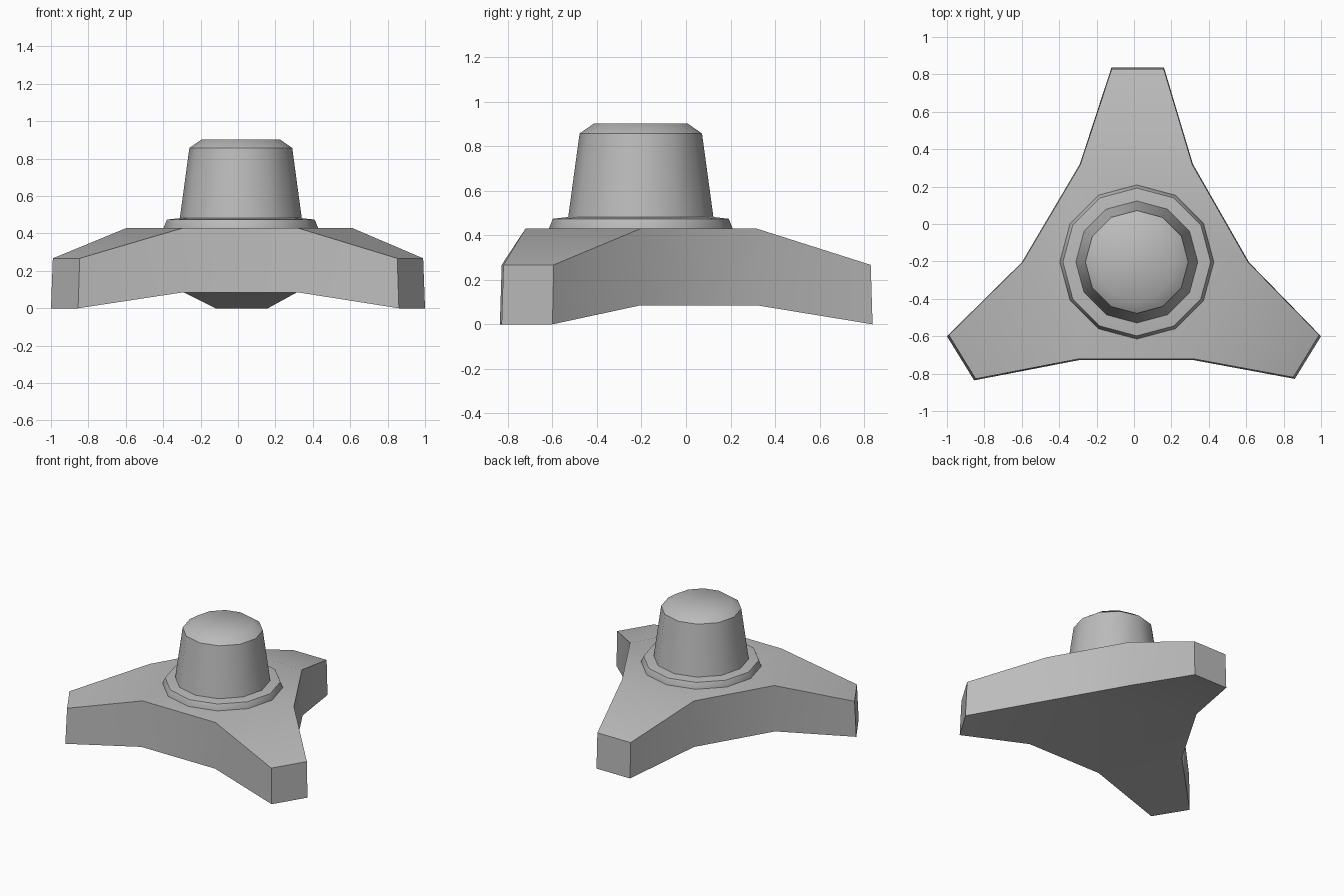
import bpy, bmesh, math

cube = bpy.data.objects.get("Cube")
if cube:
    bpy.data.objects.remove(cube, do_unlink=True)

# Single grey for everything
grey = bpy.data.materials.new("matte_grey")
grey.use_nodes = True
GREY = (0.5, 0.5, 0.5, 1)
grey.diffuse_color = GREY
grey.node_tree.nodes["Principled BSDF"].inputs["Base Color"].default_value = GREY

HUB = (0.015, -0.203)
SIDES = 12


def finish(name, bm):
    bmesh.ops.recalc_face_normals(bm, faces=bm.faces)
    mesh = bpy.data.meshes.new(name)
    bm.to_mesh(mesh)
    bm.free()
    mesh.materials.append(grey)
    obj = bpy.data.objects.new(name, mesh)
    bpy.context.collection.objects.link(obj)
    bpy.ops.object.select_all(action='DESELECT')
    obj.select_set(True)
    bpy.context.view_layer.objects.active = obj
    bpy.ops.object.shade_smooth_by_angle(angle=math.radians(40))
    return obj


def lathe(name, profile):
    """Closed stack of twelve-sided rings from (radius, height) pairs."""
    bm = bmesh.new()
    rings = []
    for r, z in profile:
        angles = [math.tau * i / SIDES for i in range(SIDES)]
        rings.append([bm.verts.new((HUB[0] + r * math.cos(a), HUB[1] + r * math.sin(a), z))
                      for a in angles])
    for low, high in zip(rings, rings[1:]):
        for i in range(SIDES):
            j = (i + 1) % SIDES
            bm.faces.new((low[i], low[j], high[j], high[i]))
    bm.faces.new(rings[0])
    bm.faces.new(rings[-1])
    return finish(name, bm)


# Three-armed base: outline runs shoulder, tip, tip, shoulder for each arm
outline = [(0.315, 0.32), (0.16, 0.838), (-0.12, 0.838), (-0.29, 0.32),
           (-0.6, -0.205), (-1.0, -0.6), (-0.855, -0.836), (-0.295, -0.728),
           (0.32, -0.728), (0.86, -0.828), (1.0, -0.6), (0.615, -0.205)]
TAPER = 0.99
bm = bmesh.new()
bottom, top = [], []
for i, (x, y) in enumerate(outline):
    tip = i % 4 in (1, 2)
    bottom.append(bm.verts.new((x, y, 0 if tip else 0.085)))
    top.append(bm.verts.new((x * TAPER, y * TAPER, 0.267 if tip else 0.43)))
count = len(outline)
for i in range(count):
    j = (i + 1) % count
    bm.faces.new((bottom[i], bottom[j], top[j], top[i]))
for layer in (bottom, top):
    bm.faces.new([v for i, v in enumerate(layer) if i % 4 in (0, 3)])
    for arm in range(0, count, 4):
        bm.faces.new(layer[arm:arm + 4])
finish("three_armed_base", bm)

# Raised flange with a slightly sloped upper face
lathe("hub_flange", [(0.412, 0.42), (0.412, 0.432), (0.395, 0.474), (0.325, 0.482)])

# Tapered knob with a chamfered top
lathe("hub_knob", [(0.327, 0.475), (0.275, 0.857), (0.21, 0.902)])
